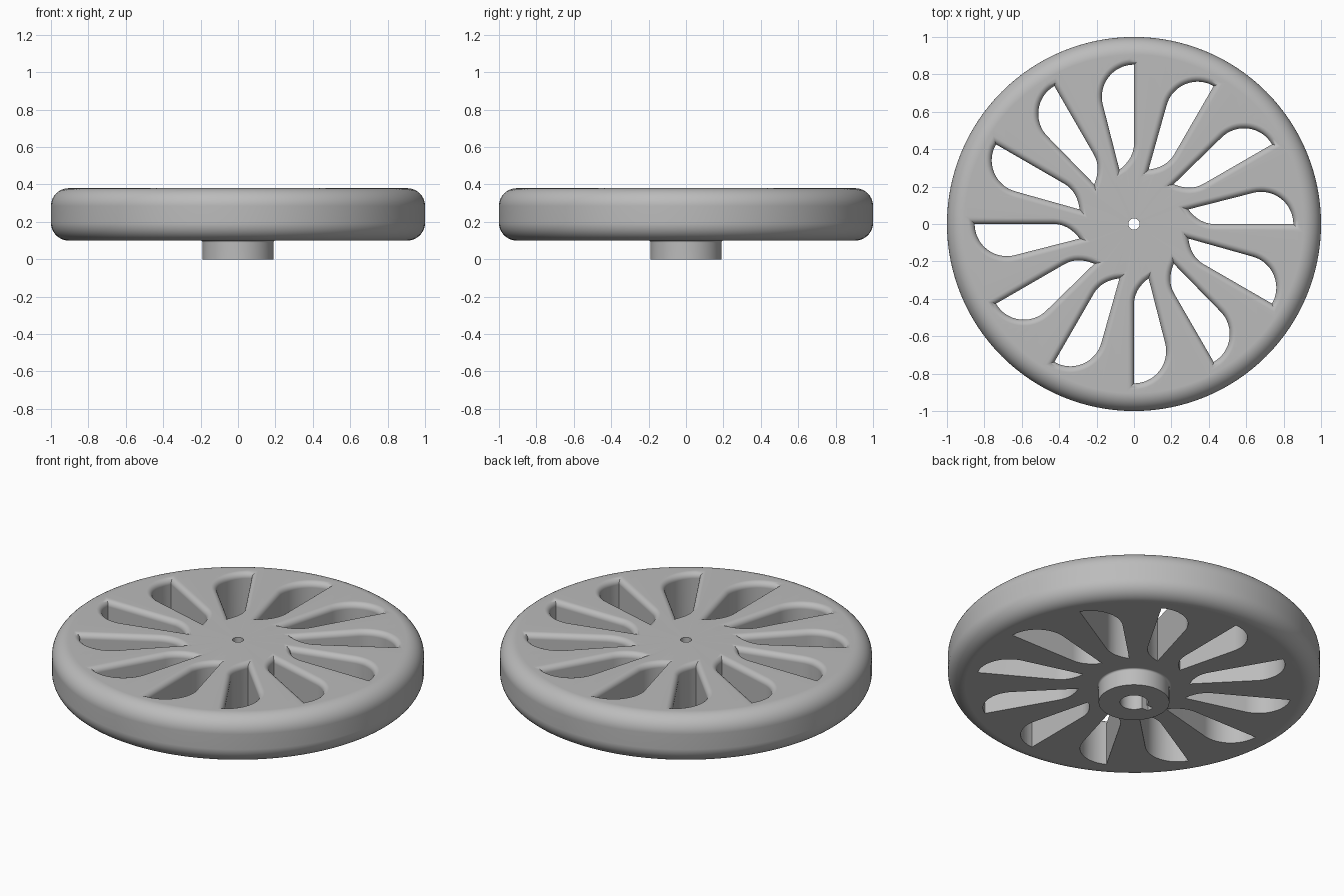
import bpy
import bmesh
import math
from mathutils import Vector, Matrix

SPOKES = 12
TOP, UNDER = 0.38, 0.10      # faces of the disc
RIM_R = 0.095                # rounding of the rim
EDGE_R = 0.032               # rounding of the window edges

old = bpy.data.objects.get("Cube")
if old:
    bpy.data.objects.remove(old, do_unlink=True)

grey = bpy.data.materials.new("plain grey")
grey.use_nodes = True
colour = (0.5, 0.5, 0.5, 1)
grey.diffuse_color = colour
grey.node_tree.nodes["Principled BSDF"].inputs["Base Color"].default_value = colour


def arc(cx, cy, r, start, end, steps):
    """Points along a circular arc, angles in degrees."""
    angles = [math.radians(start + (end - start) * i / steps) for i in range(steps + 1)]
    return [(cx + r * math.cos(a), cy + r * math.sin(a)) for a in angles]


def skin(bm, rings, wrap):
    """Join closed rings of points; wrap back to the first ring or cap the ends."""
    loops = [[bm.verts.new(p) for p in ring] for ring in rings]
    pairs = list(zip(loops, loops[1:]))
    if wrap:
        pairs.append((loops[-1], loops[0]))
    else:
        bm.faces.new(loops[0])
        bm.faces.new(loops[-1])
    for a, b in pairs:
        for i in range(len(a)):
            j = (i + 1) % len(a)
            bm.faces.new((a[i], a[j], b[j], b[i]))


def make_object(name, bm):
    bmesh.ops.recalc_face_normals(bm, faces=bm.faces)
    mesh = bpy.data.meshes.new(name)
    bm.to_mesh(mesh)
    bm.free()
    mesh.materials.append(grey)
    obj = bpy.data.objects.new(name, mesh)
    bpy.context.collection.objects.link(obj)
    return obj


def offset(points, d):
    """Grow a counter-clockwise outline outwards with mitred corners."""
    result = []
    for i, p in enumerate(points):
        e1 = (p - points[i - 1]).normalized()
        e2 = (points[(i + 1) % len(points)] - p).normalized()
        n1, n2 = Vector((e1.y, -e1.x)), Vector((e2.y, -e2.x))
        result.append(p + (n1 + n2) * d / (1 + n1.dot(n2)))
    return result


# Disc, hub and stepped bore as one turned profile
profile = [(0.03, TOP)]
profile += arc(1 - RIM_R, TOP - RIM_R, RIM_R, 90, 0, 10)
profile += arc(1 - RIM_R, UNDER + RIM_R, RIM_R, 0, -90, 10)
profile += arc(0.20, UNDER - 0.01, 0.01, 90, 180, 3)
profile += [(0.19, 0), (0.075, 0), (0.075, 0.28), (0.03, 0.28)]
segments = 128
turns = [math.tau * i / segments for i in range(segments)]
bm = bmesh.new()
skin(bm, [[(r * math.cos(a), r * math.sin(a), z) for a in turns] for r, z in profile], True)
wheel = make_object("spoked_wheel", bm)

# Teardrop window outline: round head, straight flank, curved tail
outline = [Vector(p) for p in arc(0, 0.68, 0.172, 90, 194.3, 16)]
tip, bend, start = Vector((-0.078, 0.29)), Vector((0, 0.35)), Vector((0, 0.43))
for i in range(9):
    t = i / 8
    outline.append(tip * (1 - t) ** 2 + bend * 2 * t * (1 - t) + start * t ** 2)

# Window cutter, flared at the top to leave rounded edges
layers = [(0, UNDER - 0.05)]
for i in range(7):
    a = math.radians(90 * i / 6)
    layers.append((EDGE_R * (1 - math.cos(a)), TOP - EDGE_R * (1 - math.sin(a))))
layers.append((EDGE_R, TOP + 0.05))
rings = [[Vector((p.x, p.y, z)) for p in offset(outline, d)] for d, z in layers]
bm = bmesh.new()
for k in range(SPOKES):
    turn = Matrix.Rotation(math.tau * k / SPOKES, 3, "Z")
    skin(bm, [[turn @ p for p in ring] for ring in rings], False)
windows = make_object("window_cutter", bm)

# Keyway cutter beside the bore
bm = bmesh.new()
bmesh.ops.create_cube(bm, size=1)
bmesh.ops.scale(bm, vec=(0.07, 0.04, 0.3), verts=bm.verts)
bmesh.ops.translate(bm, vec=(-0.08, 0, 0.12), verts=bm.verts)
keyway = make_object("keyway_cutter", bm)

# Cut the openings
bpy.ops.object.select_all(action="DESELECT")
wheel.select_set(True)
bpy.context.view_layer.objects.active = wheel
for cutter in (windows, keyway):
    cutter.hide_render = True
    cut = wheel.modifiers.new("cut", "BOOLEAN")
    cut.operation = "DIFFERENCE"
    cut.solver = "EXACT"
    cut.object = cutter
    bpy.ops.object.modifier_apply(modifier=cut.name)
    bpy.data.objects.remove(cutter, do_unlink=True)

# Smooth shading with flat faces kept flat
bpy.ops.object.shade_smooth_by_angle(angle=math.radians(35))
weighted = wheel.modifiers.new("weighted_normals", "WEIGHTED_NORMAL")
weighted.keep_sharp = True
